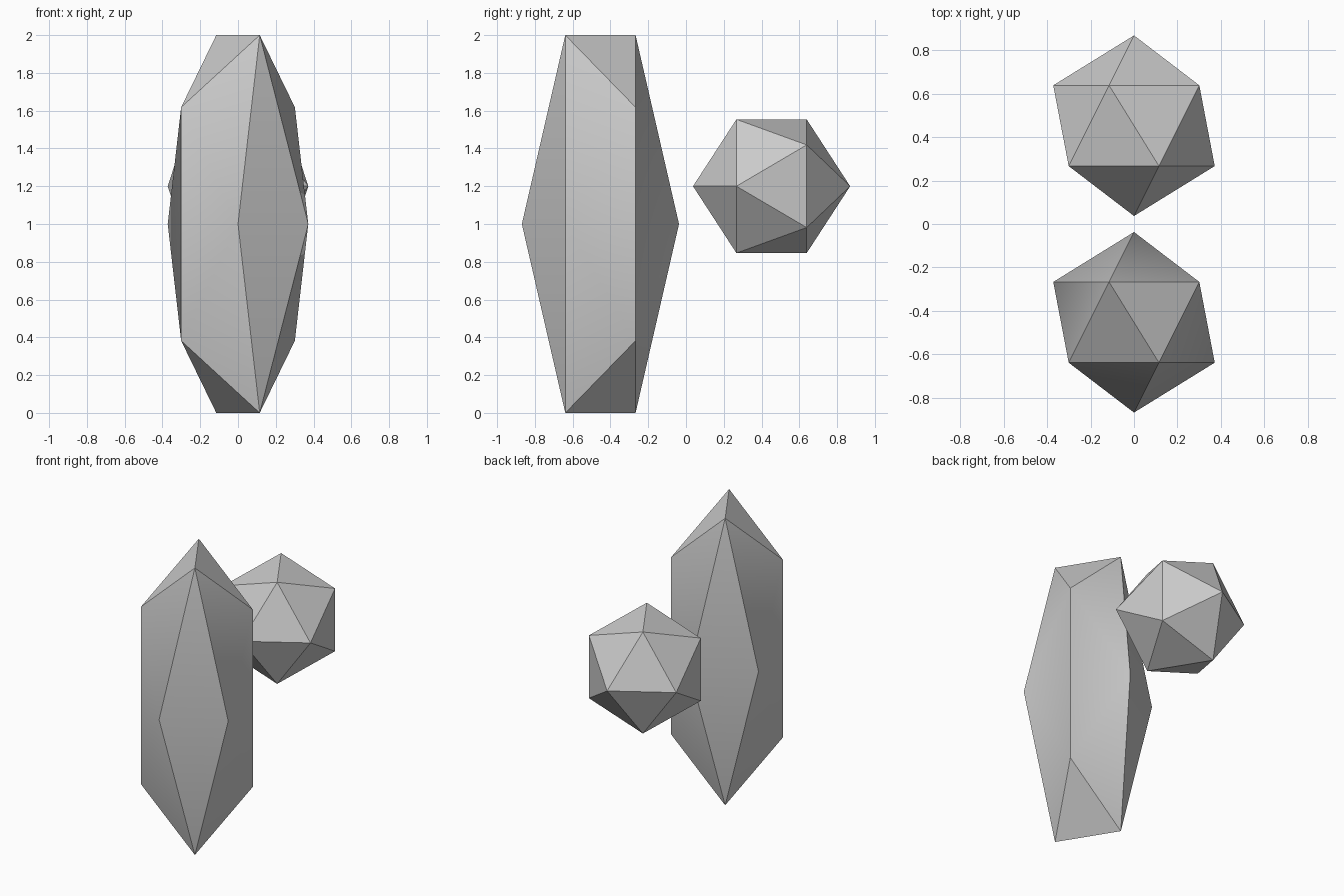
import bpy
import math

cube = bpy.data.objects.get("Cube")
if cube:
    bpy.data.objects.remove(cube, do_unlink=True)

RADIUS = 0.416
OFFSET = 0.453                               # distance of each solid from the centre
TALL = 1 / math.sin(math.radians(72)) / (2 / math.sqrt(5))   # half height 1 for the crystal

# One plain grey for both solids
grey = bpy.data.materials.new("light grey")
grey.use_nodes = True
colour = (0.6, 0.6, 0.6, 1)
grey.diffuse_color = colour
grey.node_tree.nodes["Principled BSDF"].inputs["Base Color"].default_value = colour


def icosahedron(name, y, z, half_z):
    """Twenty-sided solid with its poles along y, stretched in height."""
    bpy.ops.mesh.primitive_ico_sphere_add(
        subdivisions=1, radius=1, location=(0, y, z),
        rotation=(math.radians(90), 0, 0))
    obj = bpy.context.object
    obj.name = name
    bpy.ops.object.transform_apply(location=False, rotation=True, scale=False)
    obj.scale = (RADIUS, RADIUS, half_z)
    bpy.ops.object.transform_apply(location=False, rotation=False, scale=True)
    bpy.ops.object.shade_smooth_by_angle(angle=math.radians(30))
    obj.data.materials.append(grey)
    return obj


# Tall crystal in front, regular ball floating behind it
icosahedron("tall_crystal", -OFFSET, 1.0, TALL)
icosahedron("faceted_ball", OFFSET, 1.2, RADIUS)
